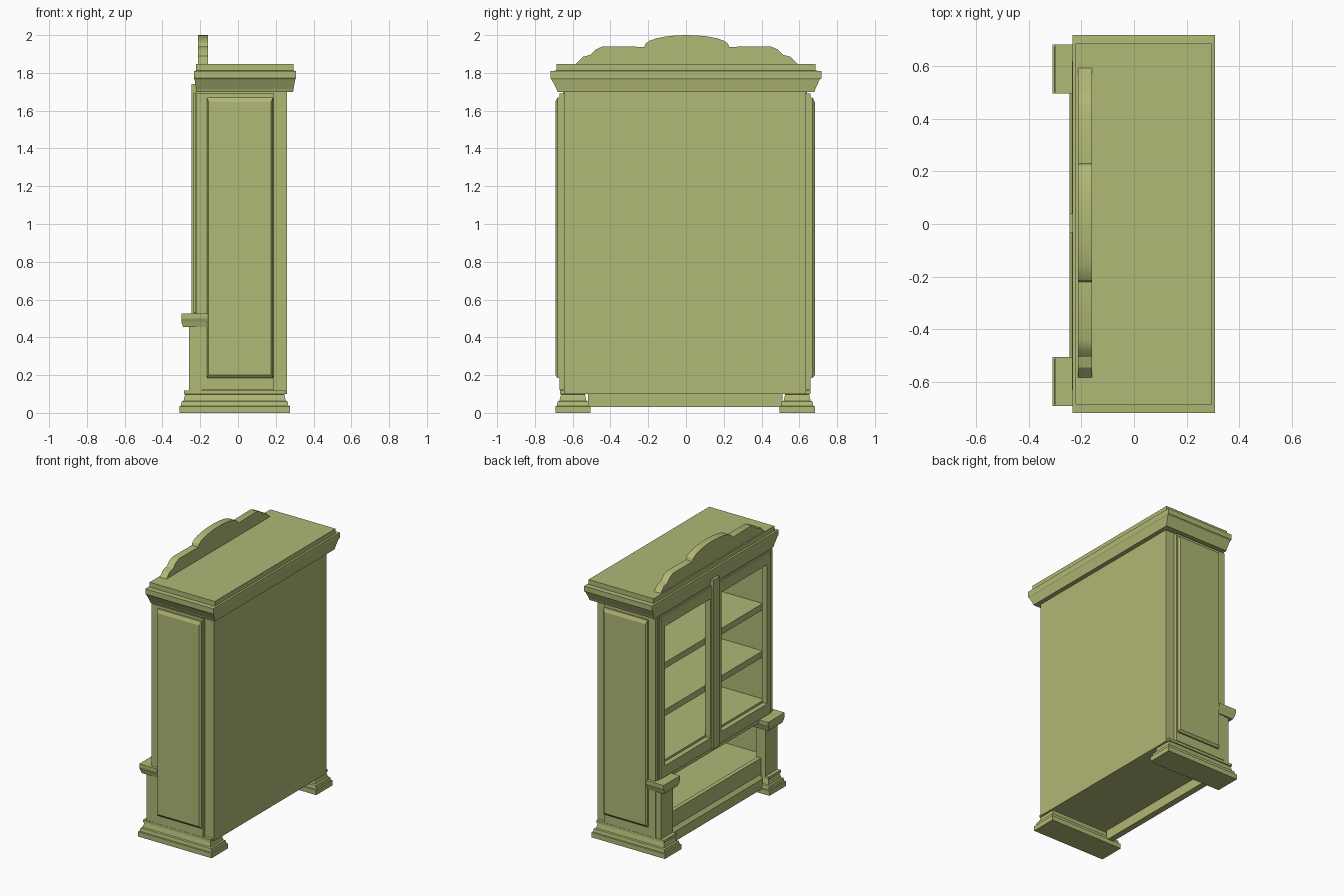
import bpy, bmesh, math
from mathutils import Vector

if "Cube" in bpy.data.objects:
    bpy.data.objects.remove(bpy.data.objects["Cube"], do_unlink=True)

paint = bpy.data.materials.new("olive_paint")
paint.use_nodes = True
OLIVE = (0.44, 0.48, 0.18, 1)
paint.diffuse_color = OLIVE
bsdf = next(n for n in paint.node_tree.nodes if n.type == 'BSDF_PRINCIPLED')
bsdf.inputs["Base Color"].default_value = OLIVE
MID = -0.005  # sideways centre of the carcass


def finish(name, bm, recalc=True):
    if recalc:
        bmesh.ops.recalc_face_normals(bm, faces=bm.faces)
    mesh = bpy.data.meshes.new(name)
    bm.to_mesh(mesh)
    bm.free()
    mesh.materials.append(paint)
    obj = bpy.data.objects.new(name, mesh)
    bpy.context.collection.objects.link(obj)
    return obj


def loft(name, rings, axis='z'):
    """Rectangular rings (t, a0, a1, b0, b1) joined along z or y."""
    bm = bmesh.new()
    loops = []
    for t, a0, a1, b0, b1 in rings:
        corners = [(a0, b0), (a1, b0), (a1, b1), (a0, b1)]
        loops.append([bm.verts.new((a, b, t) if axis == 'z' else (a, t, b))
                      for a, b in corners])
    for low, high in zip(loops, loops[1:]):
        for i in range(4):
            j = (i + 1) % 4
            bm.faces.new((low[i], low[j], high[j], high[i]))
    bm.faces.new(loops[0])
    bm.faces.new(loops[-1])
    return finish(name, bm)


def box(name, x0, x1, y0, y1, z0, z1):
    return loft(name, [(z0, x0, x1, y0, y1), (z1, x0, x1, y0, y1)])


def moulding(name, x0, x1, y0, y1, steps):
    """Stack of (z, inset) rings around a rectangle."""
    return loft(name, [(z, x0 + d, x1 - d, y0 + d, y1 - d) for z, d in steps])


# Parts repeated on both sides
for side, s in (("left", 1), ("right", -1)):
    def span(a, b):
        return sorted((MID + s * a, MID + s * b))

    # carcass wall and outer frame board
    box(f"{side}_wall", -0.2, 0.26, *span(0.6, 0.64), 0.1, 1.7)
    box(f"{side}_side_frame", -0.22, 0.19, *span(0.635, 0.665), 0.12, 1.69)
    # raised panel with bevelled rim
    loft(f"{side}_side_panel", [
        (MID + s * 0.66, -0.165, 0.185, 0.185, 1.67),
        (MID + s * 0.675, -0.165, 0.185, 0.185, 1.67),
        (MID + s * 0.687, -0.155, 0.175, 0.2, 1.645)], 'y')
    # full-depth stepped foot
    y0, y1 = span(0.5, 0.687)
    moulding(f"{side}_foot", -0.31, 0.275, y0, y1,
             [(0, 0), (0.035, 0), (0.037, 0.008), (0.06, 0.012),
              (0.064, 0.022), (0.098, 0.03), (0.1, 0.024), (0.118, 0.024)])
    # short front post and its cap
    box(f"{side}_post", -0.26, -0.19, *span(0.525, 0.66), 0.11, 0.47)
    y0, y1 = span(0.5, 0.687)
    loft(f"{side}_post_cap", [
        (0.455, -0.29, -0.16, y0 + 0.015, y1 - 0.015),
        (0.48, -0.3, -0.16, y0 + 0.008, y1 - 0.008),
        (0.5, -0.3, -0.16, y0, y1), (0.525, -0.3, -0.16, y0, y1)])
    # face stile and door frame
    box(f"{side}_face_stile", -0.225, -0.195, *span(0.58, 0.645), 0.1, 1.7)
    box(f"{side}_door_outer_stile", -0.235, -0.195, *span(0.58, 0.625), 0.53, 1.69)
    box(f"{side}_door_inner_stile", -0.235, -0.195, *span(0.0, 0.065), 0.53, 1.69)
    for part, z0, z1 in (("top", 1.61, 1.69), ("bottom", 0.53, 0.61)):
        box(f"{side}_door_{part}_rail", -0.235, -0.195, *span(0.06, 0.585), z0, z1)

# Door centre strip
box("centre_strip", -0.245, -0.2, -0.035, 0.04, 0.525, 1.74)

# Back panel, a single sheet facing outward
bm = bmesh.new()
bm.faces.new([bm.verts.new(p) for p in (
    (0.26, -0.64, 0.1), (0.26, 0.635, 0.1), (0.26, 0.635, 1.7), (0.26, -0.64, 1.7))])
finish("back_panel", bm, recalc=False)

# Floor, shelves and divider
inner = (MID - 0.605, MID + 0.605)
box("cabinet_floor", -0.2, 0.258, *inner, 0.1, 0.23)
box("divider_shelf", -0.2, 0.258, *inner, 0.575, 0.625)
for i, z in enumerate((0.97, 1.31)):
    box(f"shelf_{i + 1}", -0.185, 0.258, *inner, z - 0.045, z)

# Front rails
box("middle_rail", -0.225, -0.195, *inner, 0.5, 0.54)
box("top_rail", -0.225, -0.195, *inner, 1.66, 1.7)
box("lower_rail", -0.225, -0.195, *inner, 0.1, 0.24)
loft("plinth_rail", [(0.03, -0.245, -0.2, -0.52, 0.51), (0.1, -0.245, -0.2, -0.52, 0.51),
                     (0.125, -0.225, -0.2, -0.52, 0.51)])

# Cornice and top board
loft("cornice", [
    (1.7, -0.222, 0.292, -0.68, 0.68), (1.715, -0.222, 0.294, -0.685, 0.685),
    (1.765, -0.23, 0.303, -0.712, 0.708), (1.772, -0.234, 0.307, -0.718, 0.718),
    (1.81, -0.234, 0.307, -0.718, 0.718), (1.812, -0.222, 0.295, -0.685, 0.685),
    (1.847, -0.222, 0.295, -0.685, 0.685)])

# Scalloped crest: wing points mirrored about a rounded centre
wing = [(0.59, 1.845), (0.55, 1.885), (0.51, 1.895), (0.48, 1.925), (0.445, 1.94), (0.225, 1.938)]
arch = []
for i in range(1, 12):
    t = i / 12
    arch.append((0.225 * math.cos(math.pi * t), 1.938 + 0.062 * math.sin(math.pi * t) ** 0.9))
outline = wing + arch + [(-y, z) for y, z in reversed(wing)]
bm = bmesh.new()
face = bm.faces.new([bm.verts.new((-0.213, y + 0.004, z)) for y, z in outline])
new = bmesh.ops.extrude_face_region(bm, geom=[face])["geom"]
bmesh.ops.translate(bm, vec=Vector((0.053, 0, 0)),
                    verts=[v for v in new if isinstance(v, bmesh.types.BMVert)])
crest = finish("crest", bm)
bpy.context.view_layer.objects.active = crest
crest.select_set(True)
bpy.ops.object.shade_smooth_by_angle(angle=math.radians(30))
